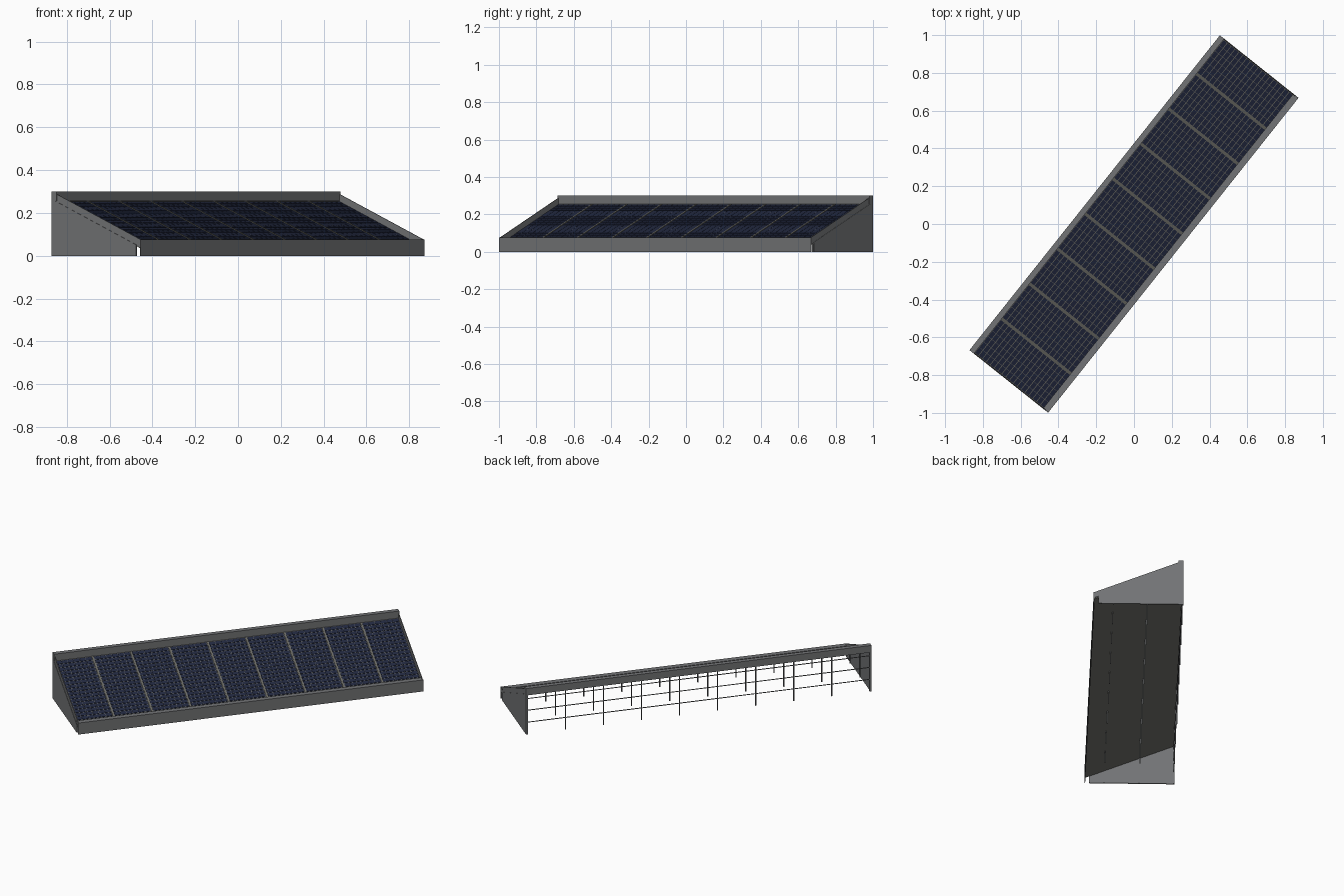
import bpy
import bmesh
import math
from mathutils import Matrix

cube = bpy.data.objects.get("Cube")
if cube:
    bpy.data.objects.remove(cube, do_unlink=True)

HALF_L, HALF_W = 1.065, 0.266
WIDTH = 2 * HALF_W
TURN = Matrix.Rotation(math.radians(51.5), 4, 'Z')
COLUMNS, CELLS, ROWS = 9, 6, 18
PITCH = 2 * HALF_L / COLUMNS


def material(name, colour):
    m = bpy.data.materials.new(name)
    m.use_nodes = True
    m.diffuse_color = (*colour, 1)
    bsdf = m.node_tree.nodes["Principled BSDF"]
    bsdf.inputs["Base Color"].default_value = (*colour, 1)
    bsdf.inputs["Roughness"].default_value = 0.6
    return m


steel = material("grey steel", (0.17, 0.175, 0.18))
backing = material("panel backing grey", (0.15, 0.15, 0.135))
navy = material("navy cell", (0.016, 0.022, 0.052))


def deck(v):
    """Height of the sloping panel surface at distance v from the high edge."""
    return 0.265 - 0.225 * v / WIDTH


def add_prism(bm, profile, x0, x1):
    """Extrude a (distance from high edge, height) profile along the length."""
    verts = [bm.verts.new((x0, HALF_W - v, z)) for v, z in profile]
    face = bm.faces.new(verts)
    ext = bmesh.ops.extrude_face_region(bm, geom=[face])["geom"]
    moved = [g for g in ext if isinstance(g, bmesh.types.BMVert)]
    bmesh.ops.translate(bm, verts=moved, vec=(x1 - x0, 0, 0))


def build(name, pieces, mat):
    bm = bmesh.new()
    for profile, x0, x1 in pieces:
        add_prism(bm, profile, x0, x1)
    bmesh.ops.recalc_face_normals(bm, faces=bm.faces)
    mesh = bpy.data.meshes.new(name)
    bm.to_mesh(mesh)
    bm.free()
    mesh.materials.append(mat)
    ob = bpy.data.objects.new(name, mesh)
    ob.matrix_world = TURN
    bpy.context.collection.objects.link(ob)
    return ob


def rect(v0, v1, z0, z1):
    return [(v0, z0), (v1, z0), (v1, z1), (v0, z1)]


def slope(v0, v1, low, high):
    return [(v0, deck(v0) + low), (v1, deck(v1) + low),
            (v1, deck(v1) + high), (v0, deck(v0) + high)]


# Sloping panel sheet, open underneath
build("panel_backing", [(slope(0.004, WIDTH - 0.004, -0.008, 0),
                         -HALF_L + 0.006, HALF_L - 0.006)], backing)

# Rows of cells on each panel
cells = []
first, last = 0.03, WIDTH - 0.032
row_step = (last - first) / ROWS
cell_step = (PITCH - 0.014) / CELLS
for c in range(COLUMNS):
    start = -HALF_L + c * PITCH + 0.007
    for r in range(ROWS):
        v = first + r * row_step
        for k in range(CELLS):
            x = start + k * cell_step
            cells.append((slope(v + 0.002, v + row_step - 0.002, 0, 0.002),
                          x + 0.001, x + cell_step - 0.001))
build("solar_cells", cells, navy)

# Strips between neighbouring panels
seams = [-HALF_L + i * PITCH for i in range(1, COLUMNS)]
build("panel_dividers", [(slope(0.02, WIDTH - 0.02, 0, 0.004), x - 0.005, x + 0.005)
                         for x in seams], backing)

# High rear rail and low front plate with its top flange
build("rear_rail", [(rect(0, 0.03, 0.255, 0.3), -HALF_L, HALF_L)], steel)
build("front_plate", [(rect(WIDTH - 0.005, WIDTH, 0, 0.075), -HALF_L, HALF_L),
                      (rect(WIDTH - 0.035, WIDTH - 0.004, 0.07, 0.075), -HALF_L, HALF_L)],
      steel)

# End walls: lower plate, and thinner strip above the panel surface
for side, label in ((-1, "right"), (1, "left")):
    edge = side * HALF_L
    build(label + "_end_plate",
          [([(0, 0), (0.505, 0), (0.505, deck(0.505)), (0, deck(0))],
            edge - side * 0.006, edge)], steel)
    build(label + "_end_strip",
          [(slope(0, WIDTH, -0.002, 0.035), edge - side * 0.006, edge - side * 0.002)],
          steel)

# Three rows of legs under every seam and both ends
legs = []
for v in (0.004, 0.21, 0.415):
    for i in range(COLUMNS + 1):
        x = -HALF_L + 0.009 + i * (2 * HALF_L - 0.018) / COLUMNS
        legs.append((rect(v - 0.003, v + 0.003, 0, deck(v) - 0.006), x - 0.003, x + 0.003))
build("support_legs", legs, steel)

# Thin horizontal rods across the open rear
build("rear_rods", [(rect(0.002, 0.006, z - 0.002, z + 0.002), -HALF_L + 0.004, HALF_L - 0.004)
                    for z in (0.078, 0.156, 0.232)], steel)
